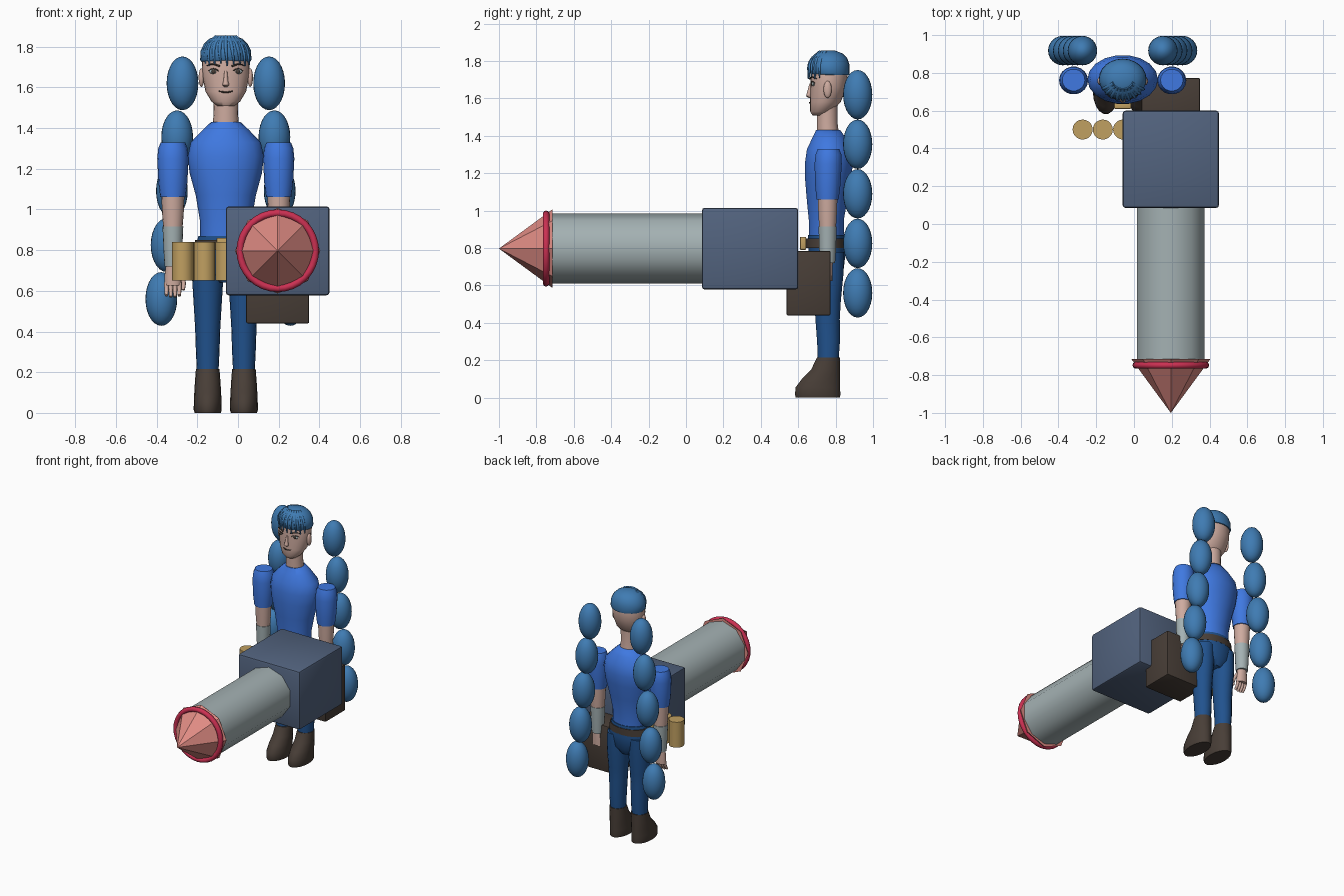
import bpy, bmesh, math
from mathutils import Matrix, Vector

cube = bpy.data.objects.get("Cube")
if cube:
    bpy.data.objects.remove(cube)


def material(name, rgb):
    m = bpy.data.materials.new(name)
    m.use_nodes = True
    m.diffuse_color = (*rgb, 1)
    m.node_tree.nodes["Principled BSDF"].inputs["Base Color"].default_value = (*rgb, 1)
    return m


HAIR = material("hair_blue", (.05, .2, .45))
SHIRT = material("shirt_blue", (.05, .19, .75))
PANTS = material("trouser_navy", (.015, .085, .27))
BROWN = material("dark_brown", (.065, .048, .038))
SKIN = material("skin", (.62, .41, .35))
GREY = material("pale_grey", (.37, .44, .45))
SLATE = material("slate_blue", (.085, .125, .21))
PINK = material("coral_pink", (.74, .26, .23))
RED = material("crimson", (.6, .03, .085))
GOLD = material("gold", (.53, .35, .12))

CX = -.06  # body centre line


def finish(name, bm, mat, angle=40):
    """Turn a bmesh into an object; edges sharper than the angle stay hard."""
    bmesh.ops.recalc_face_normals(bm, faces=bm.faces)
    for f in bm.faces:
        f.smooth = angle > 0
    for e in bm.edges:
        e.smooth = e.calc_face_angle(0) < math.radians(angle)
    me = bpy.data.meshes.new(name)
    bm.to_mesh(me)
    bm.free()
    me.materials.append(mat)
    ob = bpy.data.objects.new(name, me)
    bpy.context.collection.objects.link(ob)
    return ob


def loft(name, x, rings, mat, n=18):
    """Skin ellipses given as (z, y centre, x radius, y radius)."""
    bm = bmesh.new()
    loops = []
    for z, cy, rx, ry in rings:
        loops.append([bm.verts.new((x + rx * math.cos(2 * math.pi * i / n),
                                    cy + ry * math.sin(2 * math.pi * i / n), z))
                      for i in range(n)])
    for a, b in zip(loops, loops[1:]):
        for i in range(n):
            j = (i + 1) % n
            bm.faces.new((a[i], a[j], b[j], b[i]))
    bm.faces.new(loops[0])
    bm.faces.new(loops[-1])
    return finish(name, bm, mat, 55)


def ellipsoid(name, loc, size, mat, n=20):
    bm = bmesh.new()
    bmesh.ops.create_uvsphere(bm, u_segments=n, v_segments=n // 2 + 2, radius=1,
                              matrix=Matrix.Translation(loc) @ Matrix.Diagonal((*size, 1)))
    return finish(name, bm, mat)


def box(name, lo, hi, mat, bevel):
    lo, hi = Vector(lo), Vector(hi)
    bm = bmesh.new()
    bmesh.ops.create_cube(bm, size=1, matrix=Matrix.Translation((lo + hi) / 2)
                          @ Matrix.Diagonal((*(hi - lo), 1)))
    bmesh.ops.bevel(bm, geom=bm.edges[:], offset=bevel, segments=2, profile=.5, affect='EDGES')
    return finish(name, bm, mat)


def cylinder(name, loc, r1, r2, depth, n, mat, lying=False, angle=40):
    bm = bmesh.new()
    turn = Matrix.Rotation(math.pi / 2, 4, 'X') if lying else Matrix()
    bmesh.ops.create_cone(bm, cap_ends=True, segments=n, radius1=r1, radius2=r2,
                          depth=depth, matrix=Matrix.Translation(loc) @ turn)
    return finish(name, bm, mat, angle)


def tube(name, pts, mat, thick, taper=.3):
    """Tapered strand through a few points."""
    cu = bpy.data.curves.new(name, 'CURVE')
    cu.dimensions = '3D'
    cu.bevel_depth, cu.bevel_resolution, cu.resolution_u = thick, 2, 6
    cu.use_fill_caps = True
    sp = cu.splines.new('BEZIER')
    sp.bezier_points.add(len(pts) - 1)
    for i, (p, co) in enumerate(zip(sp.bezier_points, pts)):
        p.co = co
        p.handle_left_type = p.handle_right_type = 'AUTO'
        p.radius = 1 - (1 - taper) * i / (len(pts) - 1)
    cu.materials.append(mat)
    ob = bpy.data.objects.new(name, cu)
    bpy.context.collection.objects.link(ob)


# Torso, hips, neck
loft("shirt", CX, [(.84, .75, .125, .095), (.95, .75, .128, .095), (1.07, .755, .148, .112),
                   (1.18, .76, .178, .126), (1.26, .765, .187, .13), (1.33, .765, .172, .12),
                   (1.39, .765, .115, .09), (1.43, .76, .072, .066)], SHIRT)
loft("hips", CX, [(.64, .755, .06, .06), (.69, .755, .13, .09), (.78, .755, .155, .1),
                  (.87, .75, .135, .099)], PANTS)
loft("belt", CX, [(.8, .748, .158, .106), (.85, .748, .15, .106)], BROWN, 24)
box("buckle", (CX - .045, .61, .79), (CX + .045, .642, .86), GOLD, .004)
loft("neck", CX, [(1.4, .76, .066, .06), (1.47, .755, .06, .056), (1.56, .755, .062, .056)], SKIN)

# Head and face
loft("head", CX, [(1.508, .715, .04, .038), (1.53, .722, .07, .058), (1.58, .745, .1, .082),
                  (1.66, .762, .116, .097), (1.73, .765, .118, .1), (1.8, .765, .1, .085),
                  (1.84, .765, .05, .04)], SKIN, 24)
loft("nose", CX, [(1.602, .665, .008, .008), (1.612, .658, .017, .017), (1.63, .66, .012, .014),
                  (1.68, .668, .007, .008)], SKIN, 10)
tube("mouth", [(CX - .035, .672, 1.582), (CX, .66, 1.576), (CX + .035, .672, 1.582)], BROWN, .004, 1)

# Hair cap and fringe
loft("hair_cap", CX, [(1.725, .772, .119, .1), (1.735, .768, .126, .107), (1.78, .766, .124, .108),
                      (1.815, .766, .107, .096), (1.84, .766, .08, .072),
                      (1.856, .766, .035, .03)], HAIR, 24)
for i in range(-4, 5):
    a = i * .27
    sx, sy = math.sin(a), -math.cos(a)
    tube("fringe_strand", [(CX + .05 * sx, .766 + .045 * sy, 1.846),
                           (CX + .112 * sx, .766 + .102 * sy, 1.795),
                           (CX + .122 * sx + .008, .766 + .112 * sy, 1.705 + .006 * (i % 3))],
         HAIR, .014, .25)

# Paired parts
for s, side in ((1, "left"), (-1, "right")):
    def at(d):
        return CX + s * d

    # Eyes, brows, ears
    ellipsoid(side + "_eye", (at(.06), .681, 1.678), (.022, .009, .012), GREY, 12)
    ellipsoid(side + "_iris", (at(.06), .674, 1.678), (.01, .006, .01), BROWN, 12)
    tube(side + "_upper_lid", [(at(.036), .668, 1.682), (at(.06), .672, 1.692),
                               (at(.086), .69, 1.682)], BROWN, .003, .6)
    tube(side + "_brow", [(at(.03), .662, 1.705), (at(.065), .674, 1.714),
                          (at(.095), .698, 1.706)], BROWN, .005, .4)
    ellipsoid(side + "_ear", (at(.12), .757, 1.648), (.014, .022, .046), SKIN, 14)

    # Pigtail of five beads
    for i in range(5):
        ellipsoid(side + "_pigtail_bead", (at(.213 + .026 * i), .918, 1.62 - .265 * i),
                  (.078, .078, .132), HAIR, 24)

    # Arm
    arm = at(.26)
    loft(side + "_sleeve", arm, [(1.06, .757, .062, .06), (1.13, .758, .071, .068),
                                 (1.25, .76, .077, .074), (1.3, .762, .072, .07),
                                 (1.33, .762, .06, .058)], SHIRT)
    loft(side + "_forearm", arm, [(.88, .757, .045, .044), (.98, .757, .053, .05),
                                  (1.08, .757, .057, .054)], SKIN)
    loft(side + "_cuff", arm, [(.72, .757, .041, .041), (.8, .757, .046, .046),
                               (.915, .757, .051, .049)], GREY)
    loft(side + "_palm", arm, [(.625, .757, .041, .026), (.67, .757, .042, .027),
                               (.74, .757, .032, .028)], SKIN, 12)
    for k in range(4):
        fx = arm + .021 * (k - 1.5)
        tube(side + "_finger", [(fx, .755, .64), (fx, .744, .6), (fx, .725, .568 + .006 * abs(k - 1.5))],
             SKIN, .012, .7)
    tube(side + "_thumb", [(arm - s * .032, .75, .69), (arm - s * .052, .735, .645),
                           (arm - s * .05, .722, .605)], SKIN, .013, .7)

    # Leg and boot
    leg = at(.089)
    loft(side + "_leg", leg, [(.18, .76, .052, .055), (.3, .762, .058, .062), (.42, .757, .062, .066),
                              (.52, .757, .068, .072), (.65, .757, .076, .085),
                              (.78, .755, .07, .09)], PANTS)
    loft(side + "_boot", leg, [(0, .705, .064, .12), (.015, .704, .069, .123), (.055, .705, .068, .121),
                               (.1, .722, .066, .104), (.15, .746, .063, .078),
                               (.215, .761, .058, .062)], BROWN)

# Power cells hanging in a row
for i in range(4):
    cylinder("power_cell", (-.272 + .107 * i, .5, .745), .053, .053, .19, 20, GOLD)

# Weapon
GX, GZ = .195, .797
box("weapon_housing", (-.06, .085, .578), (.45, .6, 1.015), SLATE, .015)
box("weapon_grip_block", (.04, .537, .44), (.35, .773, .785), BROWN, .008)
cylinder("barrel", (GX, -.3, GZ), .187, .187, .83, 10, GREY, True)
cylinder("nose_cone", (GX, -.857, GZ), .21, 0, .286, 8, PINK, True, 0)

# Ring around the nose cone
bpy.ops.mesh.primitive_torus_add(location=(GX, -.748, GZ), rotation=(math.pi / 2, 0, 0),
                                 major_radius=.185, minor_radius=.018,
                                 major_segments=32, minor_segments=10)
ring = bpy.context.object
ring.name = "nose_ring"
ring.data.materials.append(RED)
bpy.ops.object.shade_smooth()
